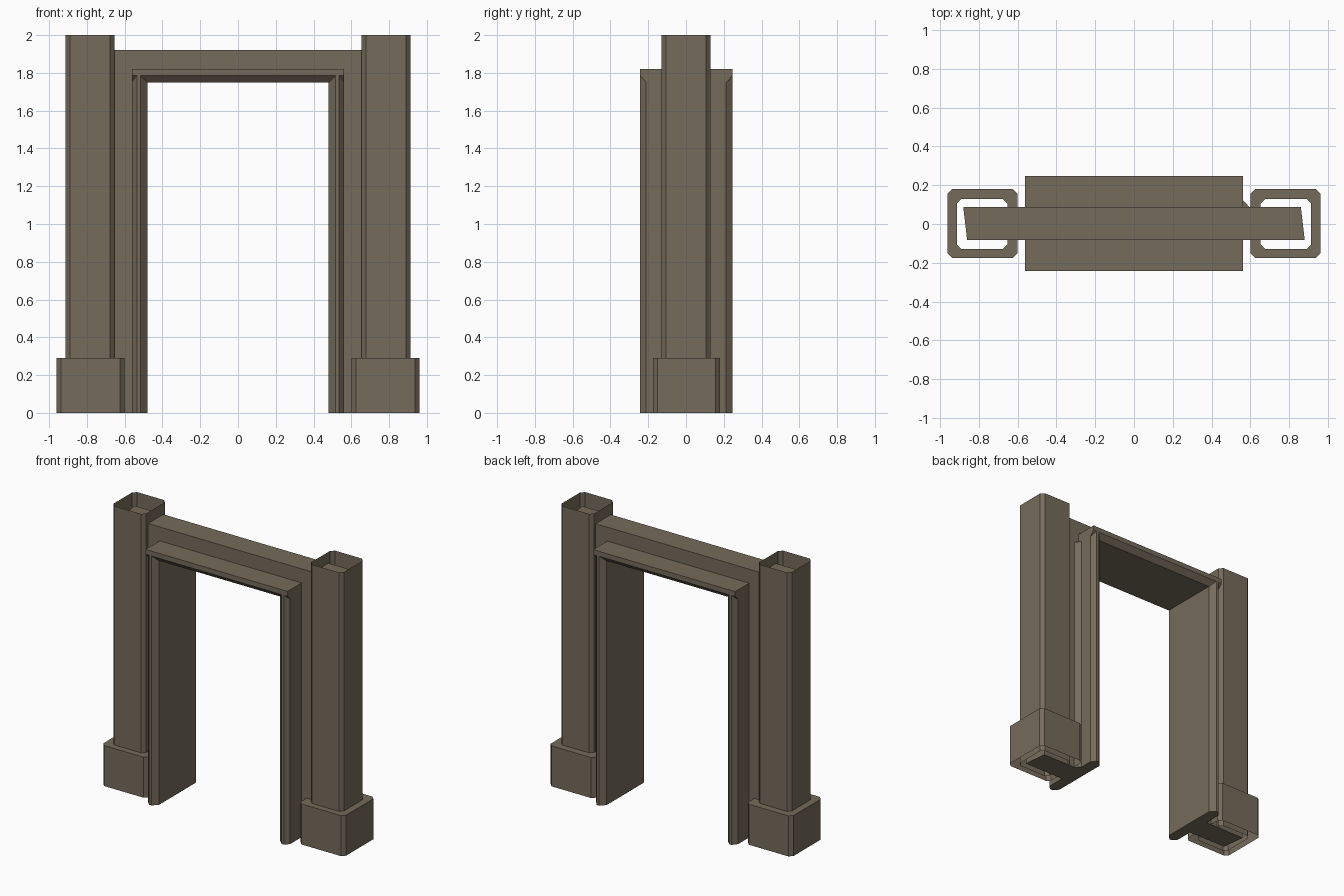
import bpy, bmesh

if "Cube" in bpy.data.objects:
    bpy.data.objects.remove(bpy.data.objects["Cube"])

mat = bpy.data.materials.new("weathered_stone_brown")
mat.diffuse_color = (0.18, 0.147, 0.106, 1)
mat.use_nodes = True
mat.node_tree.nodes["Principled BSDF"].inputs["Base Color"].default_value = mat.diffuse_color


def make(name, verts, faces, recalc=True):
    me = bpy.data.meshes.new(name)
    me.from_pydata(verts, [], faces)
    if recalc:
        bm = bmesh.new()
        bm.from_mesh(me)
        bmesh.ops.recalc_face_normals(bm, faces=bm.faces)
        bm.to_mesh(me)
        bm.free()
    me.materials.append(mat)
    ob = bpy.data.objects.new(name, me)
    bpy.context.collection.objects.link(ob)
    return ob


def prism(name, pts, lo, hi, axis="z"):
    """Closed extrusion of a 2D profile along an axis."""
    place = {"z": lambda a, b, h: (a, b, h),
             "x": lambda a, b, h: (h, a, b)}[axis]
    n = len(pts)
    verts = [place(a, b, lo) for a, b in pts] + [place(a, b, hi) for a, b in pts]
    faces = [(i, (i + 1) % n, n + (i + 1) % n, n + i) for i in range(n)]
    faces += [tuple(range(n))[::-1], tuple(range(n, 2 * n))]
    return make(name, verts, faces)


def octagon(cx, cy, hx, hy, c):
    """Rectangle with cut corners, counter-clockwise."""
    q = [(hx, -hy + c), (hx, hy - c), (hx - c, hy), (-hx + c, hy),
         (-hx, hy - c), (-hx, -hy + c), (-hx + c, -hy), (hx - c, -hy)]
    return [(cx + x, cy + y) for x, y in q]


def shell(name, rings):
    """Open stack of outlines: (outline, z) pairs."""
    n = len(rings[0][0])
    verts = [(x, y, z) for pts, z in rings for x, y in pts]
    faces = [(r * n + i, r * n + (i + 1) % n, (r + 1) * n + (i + 1) % n, (r + 1) * n + i)
             for r in range(len(rings) - 1) for i in range(n)]
    return make(name, verts, faces, recalc=False)


for s, side in ((-1, "left"), (1, "right")):
    # hollow pillar and its wider plinth, both open underneath
    shaft = octagon(s * 0.783, 0, 0.13, 0.13, 0.024)
    plinth = octagon(s * 0.781, 0.003, 0.18, 0.178, 0.024)
    shell(side + "_pillar", [(shaft, 0), (shaft, 2)])
    shell(side + "_plinth", [(plinth, 0), (plinth, 0.29), (shaft, 0.29)])

    # door jamb with cut edges on both faces
    jamb = [(0.48, -0.208), (0.515, -0.243), (0.535, -0.243), (0.562, -0.213),
            (0.562, 0.213), (0.535, 0.247), (0.515, 0.247), (0.48, 0.212)]
    prism(side + "_door_jamb", [(s * x, y) for x, y in jamb], 0, 1.785)

    # wall strip between jamb and pillar, with a slanted hidden end
    a, b = (0.86, 0.88) if s < 0 else (0.88, 0.86)
    prism(side + "_wall", [(s * 0.55, -0.083), (s * a, -0.083),
                           (s * b, 0.088), (s * 0.55, 0.088)], 0, 1.92)

# wall beam above the door
prism("wall_beam", [(-0.083, 1.80), (0.088, 1.80), (0.088, 1.92), (-0.083, 1.92)],
      -0.55, 0.55, "x")

# door head with cut lower edges
prism("door_head", [(-0.243, 1.82), (-0.243, 1.785), (-0.208, 1.748),
                    (0.212, 1.748), (0.247, 1.785), (0.247, 1.82)], -0.562, 0.562, "x")

# small corner fillet behind the right jamb
prism("corner_strip", [(0.56, 0.125), (0.56, 0.085), (0.597, 0.085)], 0, 1.75)
